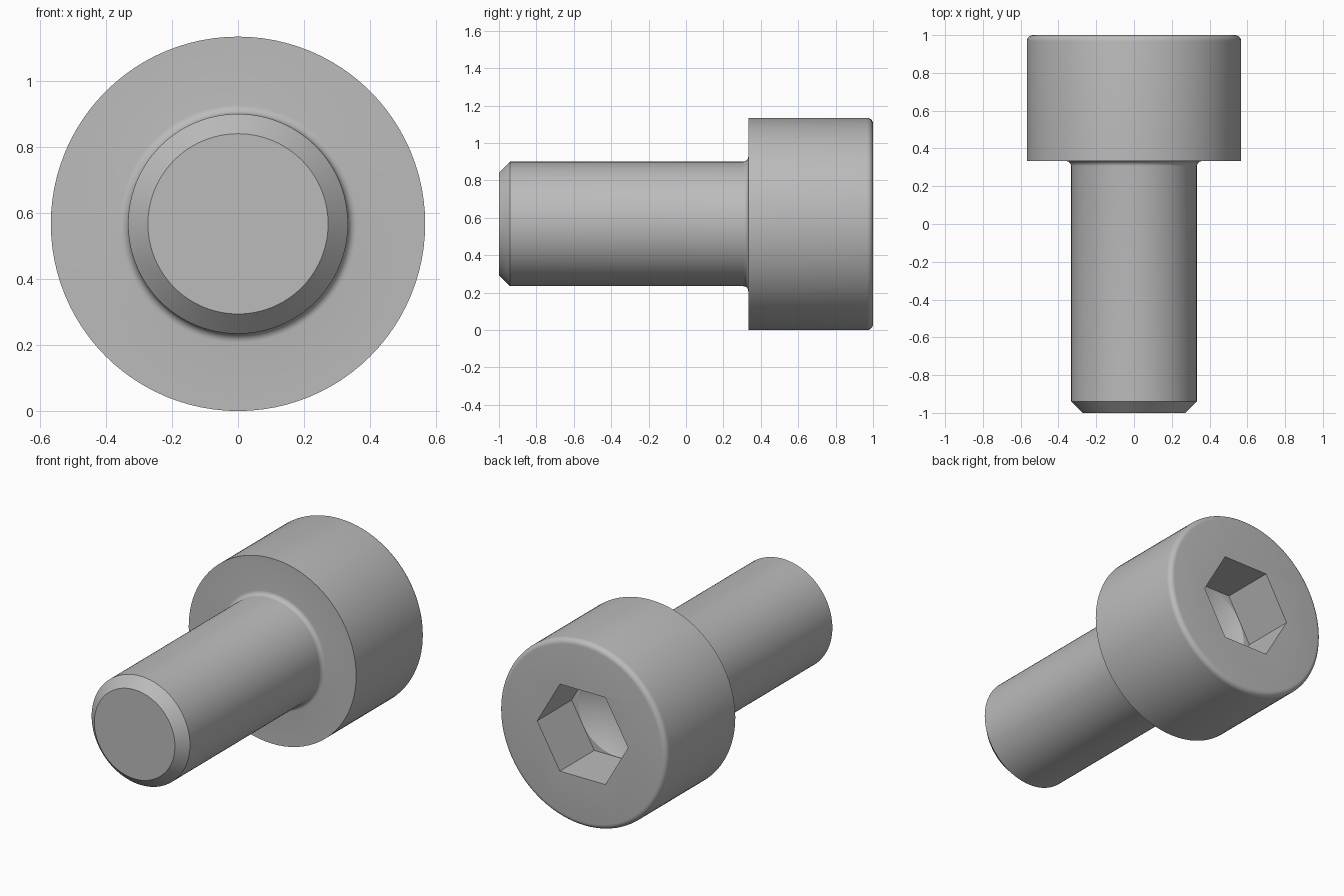
import bpy, bmesh, math
from mathutils import Matrix

if "Cube" in bpy.data.objects:
    bpy.data.objects.remove(bpy.data.objects["Cube"])

R_HEAD, R_SHANK, AXIS_Z = 0.567, 0.333, 0.567
Y_SEAT, SOCKET_FLOOR = 0.333, 0.667
ACROSS_FLATS = 0.533

steel = bpy.data.materials.new("steel_grey")
steel.diffuse_color = (0.5, 0.5, 0.5, 1)
steel.use_nodes = True
steel.node_tree.nodes["Principled BSDF"].inputs["Base Color"].default_value = steel.diffuse_color


def arc(r, y, radius, start, end, n=6):
    """Points (radius, y) along a circular arc, angles in degrees."""
    return [(r + radius * math.cos(math.radians(start + (end - start) * i / n)),
             y + radius * math.sin(math.radians(start + (end - start) * i / n)))
            for i in range(n + 1)]


def lathe(name, profile, sides):
    """Revolve a (radius, y) profile about the screw axis."""
    bm = bmesh.new()
    verts = [bm.verts.new((r, y, 0)) for r, y in profile]
    edges = [bm.edges.new(p) for p in zip(verts, verts[1:])]
    bmesh.ops.spin(bm, geom=verts + edges, cent=(0, 0, 0), axis=(0, 1, 0),
                   angle=math.tau, steps=sides, use_merge=True)
    bmesh.ops.remove_doubles(bm, verts=bm.verts, dist=1e-5)
    # Flat discs close any open end
    rims = [e for e in bm.edges if e.is_boundary]
    if rims:
        bmesh.ops.holes_fill(bm, edges=rims, sides=0)
    bmesh.ops.recalc_face_normals(bm, faces=bm.faces)
    bmesh.ops.transform(bm, matrix=Matrix.Translation((0, 0, AXIS_Z)), verts=bm.verts)
    mesh = bpy.data.meshes.new(name)
    bm.to_mesh(mesh)
    bm.free()
    mesh.materials.append(steel)
    obj = bpy.data.objects.new(name, mesh)
    bpy.context.collection.objects.link(obj)
    return obj


# Screw body: chamfered tip, shank, fillet under the head, rounded head rim
fillet, rim = 0.027, 0.032
body_profile = [(0.273, -1.0), (R_SHANK, -0.94)]
body_profile += arc(R_SHANK + fillet, Y_SEAT - fillet, fillet, 180, 90)
body_profile += [(R_HEAD, Y_SEAT)]
body_profile += arc(R_HEAD - rim, 1 - rim, rim, 0, 90)
screw = lathe("socket_head_screw", body_profile, 96)

# Hexagonal socket with corners at the left and right
corner = ACROSS_FLATS / math.sqrt(3)
hex_cutter = lathe("hex_socket_cutter", [(corner, SOCKET_FLOOR), (corner, 1.1)], 6)

# Conical drill point below the socket floor
r_drill = ACROSS_FLATS / 2 - 0.003
drill_cutter = lathe("drill_point_cutter",
                     [(0, SOCKET_FLOOR - r_drill * math.tan(math.radians(30))),
                      (r_drill, SOCKET_FLOOR), (r_drill, 0.8)], 48)

bpy.context.view_layer.objects.active = screw
for cutter in (hex_cutter, drill_cutter):
    cutter.hide_render = True
    mod = screw.modifiers.new(cutter.name, 'BOOLEAN')
    mod.operation, mod.solver, mod.object = 'DIFFERENCE', 'EXACT', cutter
    bpy.ops.object.modifier_apply(modifier=mod.name)
    bpy.data.objects.remove(cutter)

# Smooth round surfaces, crisp chamfer and socket edges
bpy.ops.object.select_all(action='DESELECT')
screw.select_set(True)
bpy.ops.object.shade_smooth_by_angle(angle=math.radians(28))
